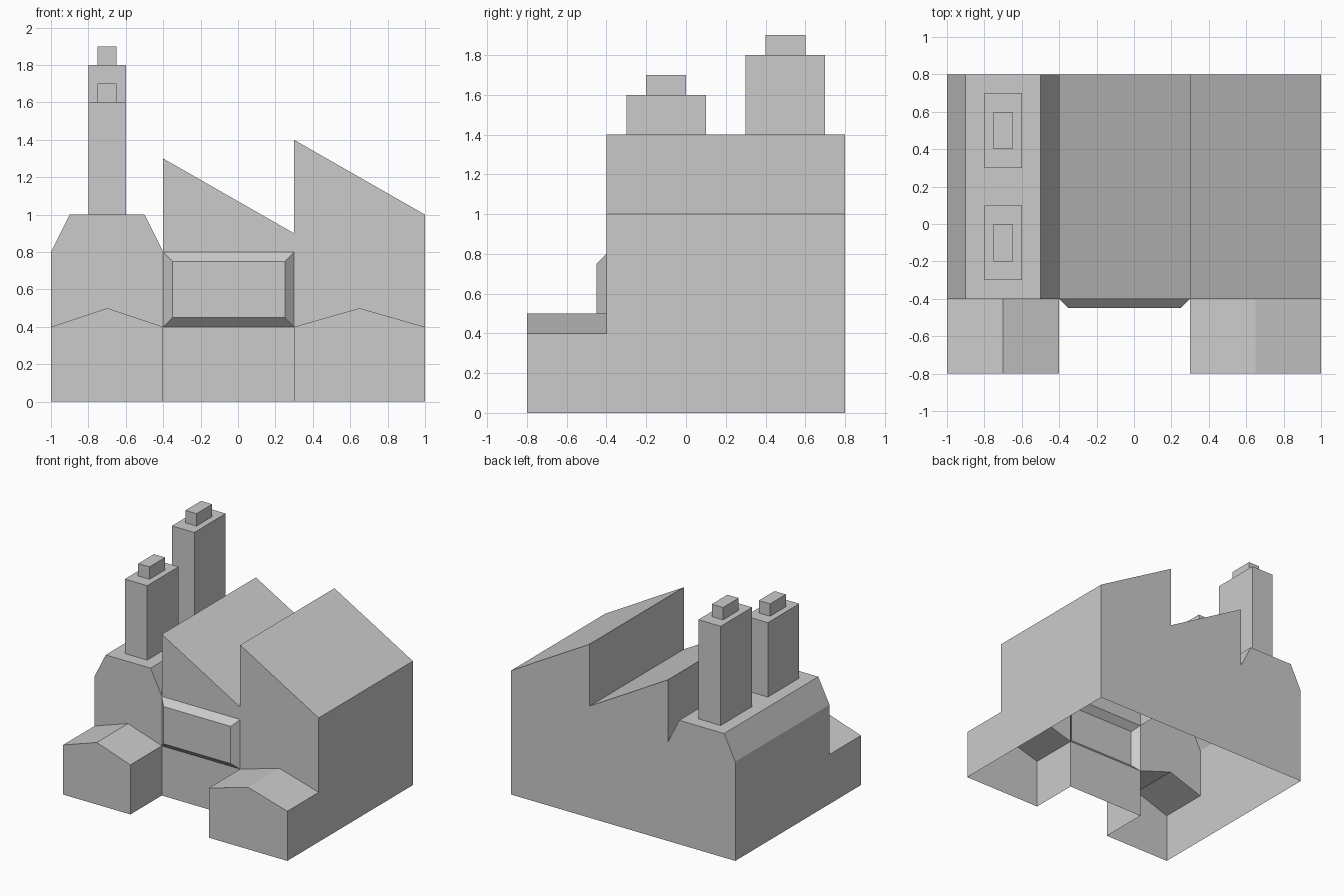
import bpy, bmesh

if "Cube" in bpy.data.objects:
    bpy.data.objects.remove(bpy.data.objects["Cube"])

FRONT, BACK, PORCH = -0.4, 0.8, -0.8


def build(name, faces):
    """Make one flat-shaded object from a list of polygons, welding shared corners."""
    bm = bmesh.new()
    for pts in faces:
        bm.faces.new([bm.verts.new(p) for p in pts])
    bmesh.ops.remove_doubles(bm, verts=bm.verts, dist=1e-4)
    mesh = bpy.data.meshes.new(name)
    bm.to_mesh(mesh)
    bm.free()
    bpy.context.collection.objects.link(bpy.data.objects.new(name, mesh))


def wall(profile, y, front=True):
    """Upright wall from an x-z outline listed clockwise as seen from the front."""
    pts = [(x, y, z) for x, z in profile]
    return pts[::-1] if front else pts


def sweep(profile, y0, y1):
    """Sides and roof: an open x-z profile, left to right, drawn along y."""
    return [[(a[0], y0, a[1]), (b[0], y0, b[1]), (b[0], y1, b[1]), (a[0], y1, a[1])]
            for a, b in zip(profile, profile[1:])]


def loft(rings):
    """Skin between successive four-corner rings and cap the last one."""
    faces = [[lo[i], lo[(i + 1) % 4], hi[(i + 1) % 4], hi[i]]
             for lo, hi in zip(rings, rings[1:]) for i in range(4)]
    return faces + [rings[-1]]


def flat_ring(cx, cy, hx, hy, z):
    return [(cx + sx * hx, cy + sy * hy, z)
            for sx, sy in ((-1, -1), (1, -1), (1, 1), (-1, 1))]


# Main hall: hollow shell, open underneath, with a sawtooth roof
left_eave = [(-1, 0), (-1, .8), (-.9, 1)]
sawtooth = [(-.5, 1), (-.4, .8), (-.4, 1.3), (.3, .9), (.3, 1.4), (1, 1), (1, 0)]
hall = sweep(left_eave, FRONT, BACK) + sweep(sawtooth, FRONT, BACK)
hall.append(wall(left_eave + sawtooth, BACK, front=False))

# Front walls, open where the annexes and the bay window join
for outline in (
    [(-1, .4), (-1, .8), (-.9, 1), (-.5, 1), (-.4, .8), (-.4, .4), (-.7, .5)],
    [(-.4, .8), (-.4, 1.3), (.3, .9), (.3, .8)],
    [(.3, .4), (.3, 1.4), (1, 1), (1, .4), (.65, .5)],
    [(-.4, 0), (-.4, .4), (.3, .4), (.3, 0)],
):
    hall.append(wall(outline, FRONT))

# Flat roof deck with openings for the two chimneys
xs = [-.9, -.8, -.6, -.5]
ys = [FRONT, -.3, .1, .3, .7, BACK]
for i in range(3):
    for j in range(5):
        if not (i == 1 and j in (1, 3)):
            hall += sweep([(xs[i], 1), (xs[i + 1], 1)], ys[j], ys[j + 1])
build("main_hall", hall)

# Bevelled bay window
build("bay_window", loft([
    [(-.4 + d, FRONT - d, .4 + d), (.3 - d, FRONT - d, .4 + d),
     (.3 - d, FRONT - d, .8 - d), (-.4 + d, FRONT - d, .8 - d)]
    for d in (0, .05)]))

# Gabled front annexes
for name, x0, x1 in (("left_annex", -1, -.4), ("right_annex", .3, 1)):
    gable = [(x0, 0), (x0, .4), ((x0 + x1) / 2, .5), (x1, .4), (x1, 0)]
    build(name, sweep(gable, PORCH, FRONT) + [wall(gable, PORCH)])

# Stepped chimneys
for name, y, top in (("front_chimney", -.1, 1.6), ("rear_chimney", .5, 1.8)):
    build(name, loft([flat_ring(-.7, y, hx, hy, z) for hx, hy, z in (
        (.1, .2, 1), (.1, .2, top), (.05, .1, top), (.05, .1, top + .1))]))
